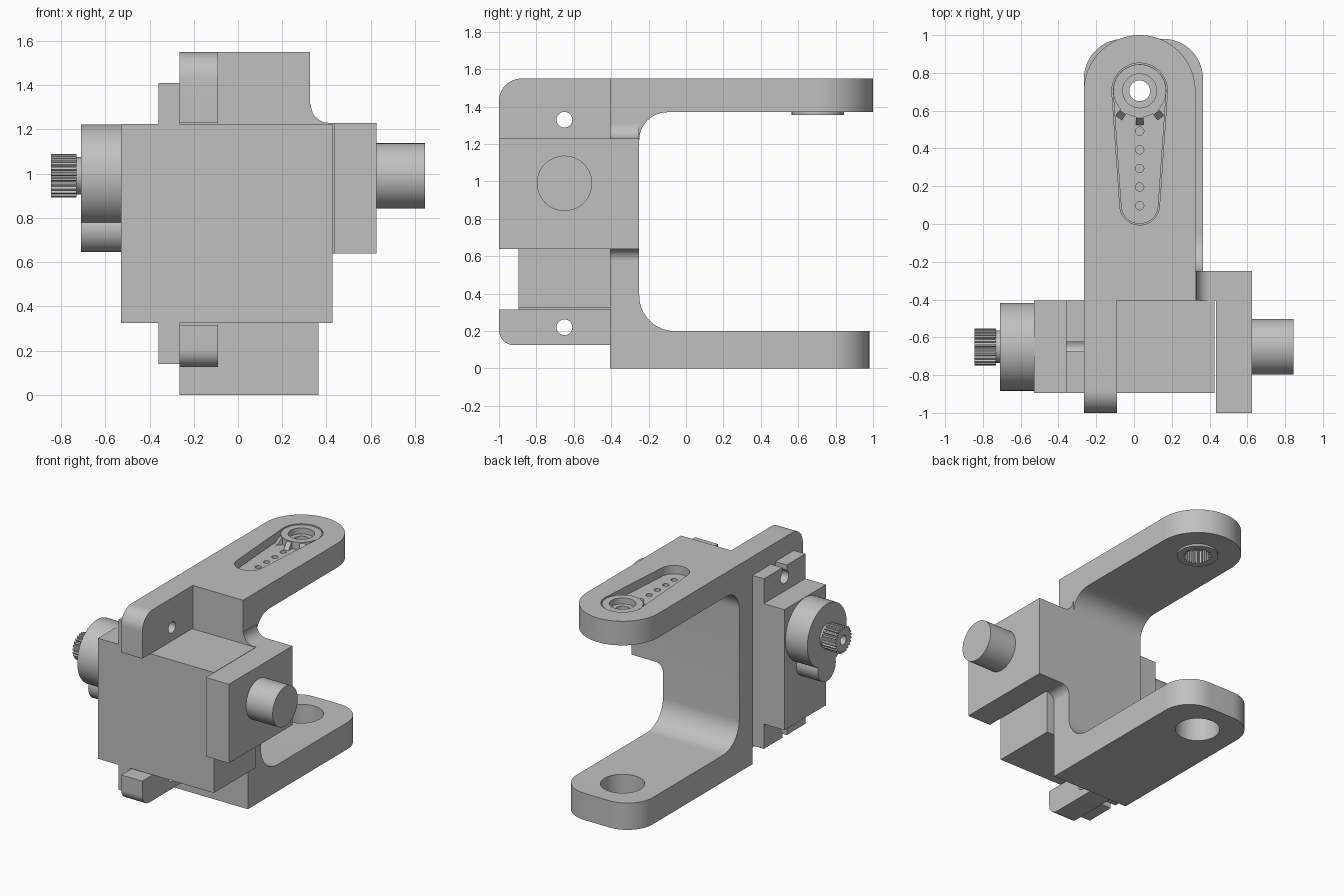
import bpy, bmesh
from math import sin, cos, pi, acos, atan2, tan, radians
from mathutils import Vector, Matrix

cube = bpy.data.objects.get("Cube")
if cube:
    bpy.data.objects.remove(cube)

grey = bpy.data.materials.new("plain grey")
grey.use_nodes = True
grey.diffuse_color = (0.53, 0.53, 0.53, 1)
grey.node_tree.nodes["Principled BSDF"].inputs["Base Color"].default_value = (0.53, 0.53, 0.53, 1)


def arc(cx, cy, r, start, end, n):
    return [(cx + r * cos(start + (end - start) * i / n),
             cy + r * sin(start + (end - start) * i / n)) for i in range(n + 1)]


def circle(cx, cy, r, n=48):
    return arc(cx, cy, r, 0, 2 * pi, n)[:-1]


def rect(u0, v0, u1, v1):
    return [(u0, v0), (u1, v0), (u1, v1), (u0, v1)]


def rounded(points, n=14):
    """Polygon whose corners (u, v, radius) are filleted."""
    out = []
    for i, p in enumerate(points):
        c = Vector(p[:2])
        if len(p) < 3:
            out.append(tuple(c))
            continue
        a = (Vector(points[i - 1][:2]) - c).normalized()
        b = (Vector(points[(i + 1) % len(points)][:2]) - c).normalized()
        half = acos(a.dot(b)) / 2
        centre = c + (a + b).normalized() * p[2] / sin(half)
        s = c + a * p[2] / tan(half) - centre
        e = c + b * p[2] / tan(half) - centre
        start = atan2(s.y, s.x)
        sweep = (atan2(e.y, e.x) - start + pi) % (2 * pi) - pi
        out += arc(centre.x, centre.y, p[2], start, start + sweep, n)
    return out


def teardrop(x, y_big, r_big, y_small, r_small):
    """Two circles along y joined by their outer tangents."""
    t = acos(min(1, (r_big - r_small) / (y_big - y_small)))
    return (arc(x, y_big, r_big, t - pi / 2, 1.5 * pi - t, 40)
            + arc(x, y_small, r_small, 1.5 * pi - t, 1.5 * pi + t, 28))


def spline(cx, cy, r_in, r_out, teeth):
    step = 2 * pi / teeth
    return [(cx + r * cos(step * (i + f)), cy + r * sin(step * (i + f)))
            for i in range(teeth)
            for f, r in ((0, r_in), (0.3, r_in), (0.45, r_out), (0.85, r_out))]


def finish(ob):
    ob.data.shade_smooth()
    ob.data.set_sharp_from_angle(angle=radians(30))


def prism(name, outline, axis, lo, hi):
    """Extrude an outline along x (y, z), y (x, z) or z (x, y)."""
    place = {"x": lambda u, v, w: (w, u, v),
             "y": lambda u, v, w: (u, w, v),
             "z": lambda u, v, w: (u, v, w)}[axis]
    bm = bmesh.new()
    bottom = [bm.verts.new(place(u, v, lo)) for u, v in outline]
    top = [bm.verts.new(place(u, v, hi)) for u, v in outline]
    bm.faces.new(bottom)
    bm.faces.new(top)
    for i in range(len(outline)):
        bm.faces.new((bottom[i - 1], bottom[i], top[i], top[i - 1]))
    bmesh.ops.recalc_face_normals(bm, faces=bm.faces[:])
    mesh = bpy.data.meshes.new(name)
    bm.to_mesh(mesh)
    bm.free()
    mesh.materials.append(grey)
    ob = bpy.data.objects.new(name, mesh)
    bpy.context.collection.objects.link(ob)
    finish(ob)
    return ob


def combine(ob, outline, axis, lo, hi, operation="DIFFERENCE"):
    """Apply a boolean with a throwaway prism."""
    cutter = prism("cutter", outline, axis, lo, hi)
    mod = ob.modifiers.new("cut", "BOOLEAN")
    mod.operation, mod.solver, mod.object = operation, "EXACT", cutter
    bpy.context.view_layer.update()
    mesh = bpy.data.meshes.new_from_object(ob.evaluated_get(bpy.context.evaluated_depsgraph_get()))
    ob.modifiers.clear()
    ob.data = mesh
    bpy.data.objects.remove(cutter)
    finish(ob)


LEFT, BACK, SPINE = -0.265, -0.25, -0.405     # bracket faces
PX, PY = 0.03, 0.705                          # vertical pivot axis
SY, SZ = -0.65, 0.99                          # horizontal shaft axis
SPLIT = 0.575

# Upper bracket: spine and arm profile trimmed to a round-ended plan
upper = prism("upper_bracket", rounded([
    (SPINE, SPLIT), (BACK, SPLIT), (BACK, 1.37, 0.15), (1.2, 1.37), (1.2, 1.55), (SPINE, 1.55)]),
    "x", -1, 1)
combine(upper, [(LEFT, -1), (0.325, -1)] + arc(PX, PY, 0.295, 0, pi, 48),
        "z", -1, 2, "INTERSECT")
combine(upper, teardrop(PX, PY, 0.147, 0.1, 0.105), "z", 1.42, 2)
combine(upper, circle(PX, PY, 0.136), "z", 1, 2)

# Lower bracket with rounded end and bearing hole
lower = prism("lower_bracket", rounded([
    (SPINE, 0), (1.2, 0), (1.2, 0.2), (BACK, 0.2, 0.19), (BACK, SPLIT), (SPINE, SPLIT)]),
    "x", -1, 1)
combine(lower, rounded([(LEFT, -1), (0.365, -1), (0.365, 0.98, 0.21), (LEFT, 0.98, 0.21)]),
        "z", -1, 2, "INTERSECT")
combine(lower, circle(PX, PY, 0.15), "z", -1, 1)

# Shoulder, cheek block and pivot pin on the left side
prism("shoulder", rounded([
    (0.325, 1.312), (0.33, 1.312), (0.33, 1.23, 0.08), (0.625, 1.23), (0.625, 0.64),
    (0.365, 0.64, 0.064), (0.365, SPLIT), (0.325, SPLIT)]), "y", SPINE, BACK)
prism("cheek_block", rect(0.435, 0.64, 0.625, 1.23), "y", -1, SPINE)
prism("pivot_pin", circle(SY, SZ, 0.148), "x", 0.62, 0.845)

# Mounting tabs with screw holes
top_tab = prism("top_tab", rounded([
    (SPINE, 1.23), (SPINE, 1.55), (-1, 1.55, 0.12), (-1, 1.23)]), "x", LEFT, -0.09)
bottom_tab = prism("bottom_tab", rounded([
    (SPINE, 0.315), (SPINE, 0.125), (-1, 0.125, 0.08), (-1, 0.315)]), "x", LEFT, -0.09)

# Motor body and slotted flange
prism("motor_body", rect(-0.895, 0.325, SPINE, 1.225), "x", -0.53, 0.427)
flange = prism("motor_flange", rect(-0.895, 0.14, SPINE, 1.41), "x", -0.36, LEFT)
for tab, z, edge in ((top_tab, 1.33, 1.5), (bottom_tab, 0.22, 0.05)):
    combine(tab, circle(SY, z, 0.042, 28), "x", -1, 1)
    combine(flange, circle(SY, z, 0.048, 28), "x", -1, 1)
    combine(flange, rect(SY - 0.025, min(z, edge), SY + 0.025, max(z, edge)), "x", -1, 1)

# Gear housing and splined output shaft
housing = prism("gear_housing", circle(SY, SZ, 0.233, 64), "x", -0.71, -0.53)
combine(housing, circle(SY, 0.75, 0.105), "x", -0.709, -0.53, "UNION")
prism("shaft_neck", circle(SY, SZ, 0.085), "x", -0.735, -0.705)
shaft = prism("splined_shaft", spline(SY, SZ, 0.085, 0.098, 24), "x", -0.845, -0.73)
combine(shaft, circle(SY, SZ, 0.035, 28), "x", -1, -0.75)

# Control horn in the pocket, with a row of holes
horn = prism("horn_plate", teardrop(PX, PY, 0.141, 0.1, 0.099), "z", 1.41, 1.49)
combine(horn, circle(PX, PY, 0.125), "z", 1, 2)
for i in range(5):
    combine(horn, circle(PX, 0.097 + 0.0985 * i, 0.022, 24), "z", 1, 2)

# Horn hub with splined socket and screw recess
hub = prism("horn_hub", circle(PX, PY, 0.14, 64), "z", 1.355, 1.545)
combine(hub, circle(PX, PY, 0.09), "z", 1.5, 2)
combine(hub, spline(PX, PY, 0.084, 0.098, 24), "z", 1, 1.45)
combine(hub, circle(PX, PY, 0.055), "z", 1, 2)

# Sloping ribs bracing the hub
for name, angle in (("centre_rib", 0), ("left_rib", 38), ("right_rib", -38)):
    rib = prism(name, [(-0.125, 1.48), (-0.125, 1.54), (-0.145, 1.54), (-0.188, 1.48)],
                "x", -0.02, 0.02)
    rib.data.transform(Matrix.Translation((PX, PY, 0)) @ Matrix.Rotation(radians(angle), 4, "Z"))
